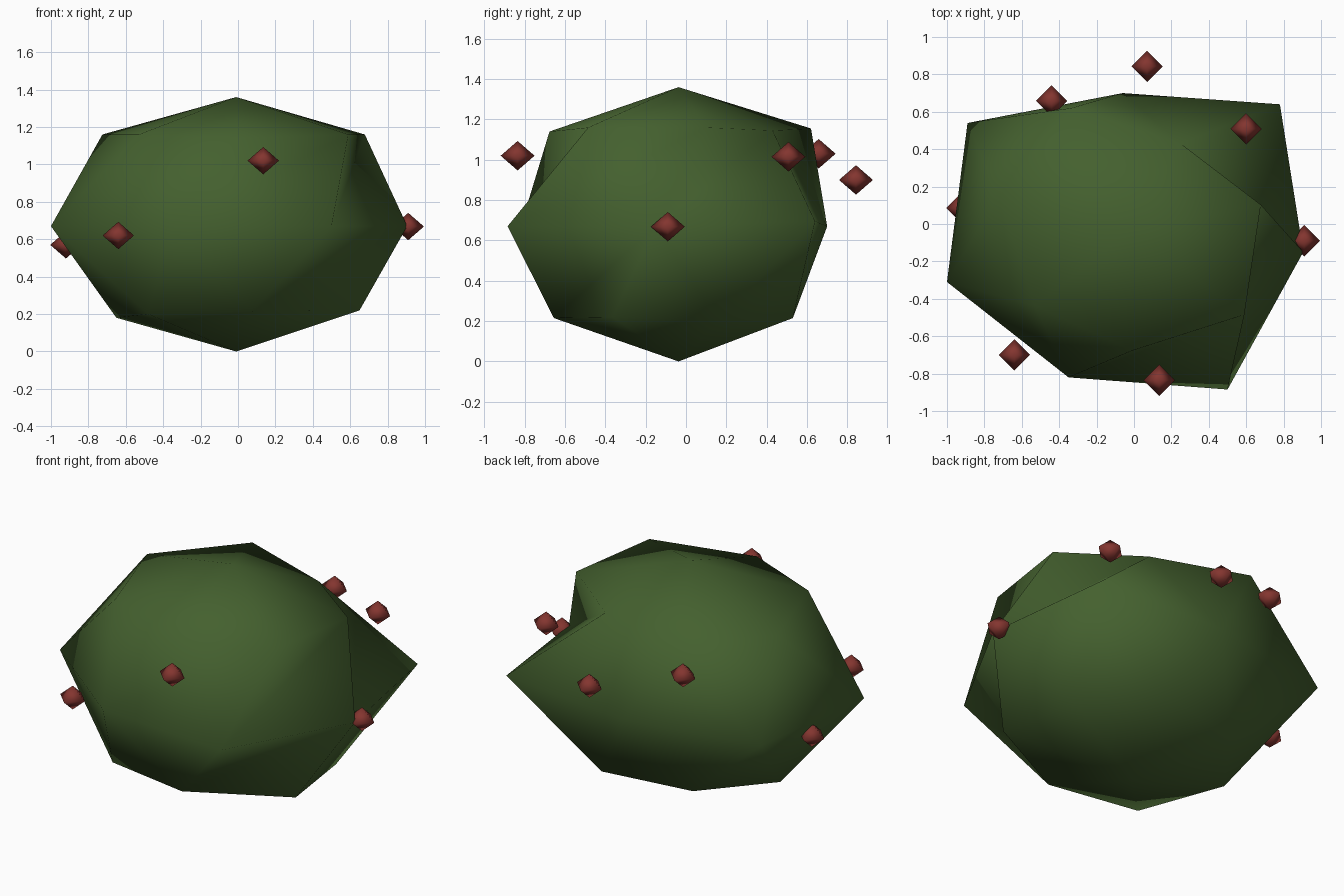
import bpy, bmesh
from mathutils import Vector

if "Cube" in bpy.data.objects:
    bpy.data.objects.remove(bpy.data.objects["Cube"])


def material(name, rgb):
    m = bpy.data.materials.new(name)
    m.diffuse_color = (*rgb, 1)
    m.use_nodes = True
    m.node_tree.nodes["Principled BSDF"].inputs["Base Color"].default_value = m.diffuse_color
    return m


def finish(bm, name, mat):
    bmesh.ops.recalc_face_normals(bm, faces=bm.faces)
    for f in bm.faces:
        f.smooth = True
    me = bpy.data.meshes.new(name)
    bm.to_mesh(me)
    bm.free()
    me.materials.append(mat)
    ob = bpy.data.objects.new(name, me)
    bpy.context.collection.objects.link(ob)
    return ob


leaf_green = material("leaf_green", (0.058, 0.118, 0.028))
berry_red = material("berry_red", (0.23, 0.036, 0.029))


def ball(name, rings, bottom, top, mat, folds=()):
    """Closed lump: bottom pole, stacked rings of equal count, top pole.
    folds holds (band, segment) pairs whose quad is split the inward way."""
    bm = bmesh.new()
    rows = [[bm.verts.new(p) for p in ring] for ring in rings]
    lo, hi = bm.verts.new(bottom), bm.verts.new(top)
    n = len(rows[0])
    for i in range(n):
        j = (i + 1) % n
        bm.faces.new((lo, rows[0][j], rows[0][i]))
        bm.faces.new((hi, rows[-1][i], rows[-1][j]))
        for k, (a, b) in enumerate(zip(rows, rows[1:])):
            if (k, i) in folds:
                bm.faces.new((a[i], a[j], b[j]))
                bm.faces.new((a[i], b[j], b[i]))
            else:
                bm.faces.new((a[i], a[j], b[i]))
                bm.faces.new((a[j], b[j], b[i]))
    return finish(bm, name, mat)


# Bush: a lumpy seven-sided, three-ring ball, each ring twisted a little
lower = [(.65, -.365, .22), (.558, .159, .2), (.205, .53, .215), (-.345, .425, .2),
         (-.65, .01, .18), (-.48, -.537, .2), (.075, -.655, .215)]
middle = [(.905, -.15, .67), (.78, .64, .695), (-.06, .70, .67), (-.89, .54, .67),
          (-1.0, -.31, .67), (-.35, -.82, .67), (.5, -.885, .67)]
upper = [(.678, .103, 1.16), (.25, .43, 1.145), (-.335, .62, 1.155), (-.725, .148, 1.16),
         (-.53, -.436, 1.16), (-.01, -.677, 1.14), (.59, -.485, 1.16)]
ball("bush", [lower, middle, upper], (-.01, -.037, 0), (-.01, -.037, 1.36), leaf_green,
     folds={(0, 6), (1, 0), (1, 5), (1, 6)})

# Berries: small four-sided diamonds around the bush
berries = [(.135, -.835, 1.02), (-.64, -.70, .62), (.91, -.09, .668), (-.92, .085, .57),
           (.60, .508, 1.015), (-.44, .658, 1.03), (.07, .843, .90)]
R, H = .084, .073
for k, p in enumerate(berries):
    c = Vector(p)
    ring = [c + Vector(d) * R for d in ((1, 0, 0), (0, 1, 0), (-1, 0, 0), (0, -1, 0))]
    ball(f"berry_{k + 1}", [ring], c - Vector((0, 0, H)), c + Vector((0, 0, H)), berry_red)
